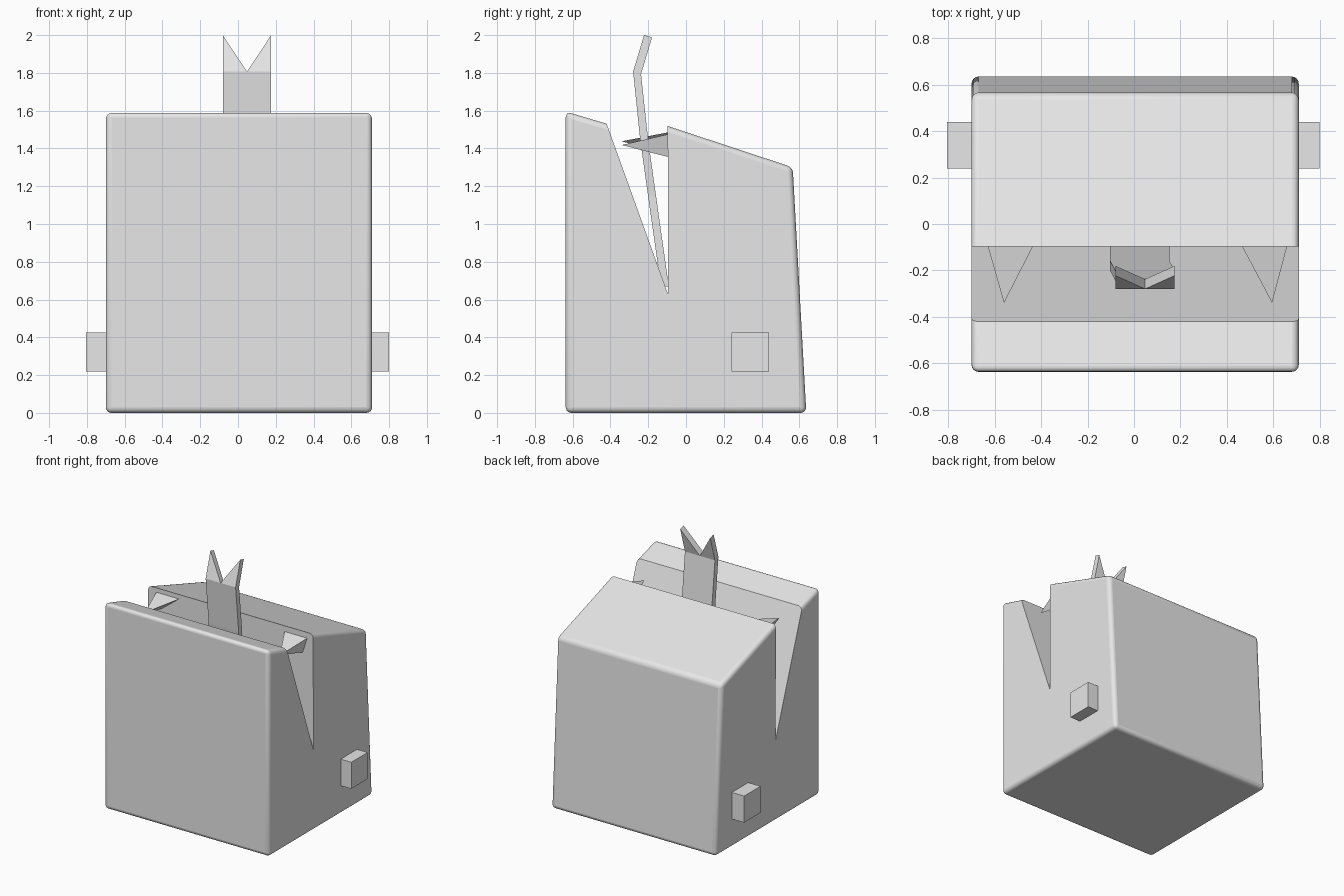
import bpy
import bmesh

cube = bpy.data.objects.get("Cube")
if cube:
    bpy.data.objects.remove(cube, do_unlink=True)

grey = bpy.data.materials.new("light grey")
grey.use_nodes = True
grey.diffuse_color = (0.8, 0.8, 0.8, 1)
grey.node_tree.nodes["Principled BSDF"].inputs["Base Color"].default_value = (0.8, 0.8, 0.8, 1)


def finish(bm, name):
    bmesh.ops.recalc_face_normals(bm, faces=bm.faces[:])
    mesh = bpy.data.meshes.new(name)
    bm.to_mesh(mesh)
    bm.free()
    obj = bpy.data.objects.new(name, mesh)
    bpy.context.collection.objects.link(obj)
    mesh.materials.append(grey)
    return obj


def loft(bm, sections):
    """Closed skin through loops with equal point counts."""
    loops = [[bm.verts.new(p) for p in s] for s in sections]
    for a, b in zip(loops, loops[1:]):
        n = len(a)
        for i in range(n):
            j = (i + 1) % n
            bm.faces.new((a[i], a[j], b[j], b[i]))
    bm.faces.new(loops[0])
    bm.faces.new(loops[-1])


def side_prism(profile, x0, x1):
    """Extrude a (y, z) profile from x0 to x1."""
    bm = bmesh.new()
    loft(bm, [[(x, y, z) for y, z in profile] for x in (x0, x1)])
    return bm


# Body: rounded block with a sloping lid
profile = [(-0.637, 0), (0.637, 0), (0.565, 1.30),
           (-0.14, 1.533), (-0.36, 1.513), (-0.637, 1.595)]
bm = side_prism(profile, -0.70, 0.71)
bmesh.ops.recalc_face_normals(bm, faces=bm.faces[:])
# The shallow bends of the lid stay sharp; the mouth cuts them away
rim = [e for e in bm.edges if e.calc_face_angle() > 0.6]
rounded = bmesh.ops.bevel(bm, geom=rim, offset=0.03, offset_type='OFFSET',
                          segments=4, profile=0.5, affect='EDGES')
for f in rounded["faces"]:
    f.smooth = f.calc_area() < 0.1
body = finish(bm, "body")

# Mouth: wedge cut right across the body
cutter = finish(side_prism([(-0.094, 0.625), (-0.098, 1.8), (-0.517, 1.8)], -1, 1),
                "mouth_cutter")
cutter.hide_render = True
cut = body.modifiers.new("mouth", 'BOOLEAN')
cut.operation = 'DIFFERENCE'
cut.solver = 'EXACT'
cut.object = cutter
bpy.context.view_layer.objects.active = body
bpy.ops.object.modifier_apply(modifier=cut.name)
bpy.data.objects.remove(cutter, do_unlink=True)

# Feet pegs on both sides
for name, x0, x1 in (("right_peg", -0.805, -0.68), ("left_peg", 0.68, 0.80)):
    finish(side_prism([(0.24, 0.22), (0.44, 0.22), (0.44, 0.425), (0.24, 0.425)], x0, x1), name)

# Teeth: three-sided spikes pointing forward from the back of the mouth
for name, inner, outer, low, tip, lift in (
        ("left_tooth", 0.465, 0.66, 0.62, 0.595, 0),
        ("right_tooth", -0.435, -0.63, -0.59, -0.56, 0.02)):
    bm = bmesh.new()
    base = [bm.verts.new(p) for p in ((inner, -0.095, 1.475 + lift / 2),
                                      (outer, -0.095, 1.475 + lift / 2),
                                      (low, -0.095, 1.355 + lift / 2))]
    apex = bm.verts.new((tip, -0.34, 1.418 + lift))
    bm.faces.new(base)
    for i in range(3):
        bm.faces.new((base[i], base[(i + 1) % 3], apex))
    finish(bm, name)

# Tongue: bent strip that leans a little to one side
HALF, THICK = 0.128, 0.021


def section(x, y, z, tilt):
    return [(x - HALF, y - THICK, z + tilt), (x + HALF, y - THICK, z + tilt),
            (x + HALF, y + THICK, z - tilt), (x - HALF, y + THICK, z - tilt)]


bm = bmesh.new()
loft(bm, [section(*s) for s in ((0.025, -0.112, 0.67, 0), (0.025, -0.18, 1.15, 0),
                                (0.0475, -0.222, 1.45, 0), (0.0475, -0.259, 1.80, 0.007))])
finish(bm, "tongue")

# Forked tip: two triangular prongs
for name, side in (("left_prong", 1), ("right_prong", -1)):
    mid, edge = 0.0475, 0.0475 + side * HALF
    bm = bmesh.new()
    loft(bm, [[(mid, -0.259 + s * THICK, 1.80 - s * 0.007),
               (edge, -0.259 + s * THICK, 1.80 - s * 0.007),
               (edge, -0.201 + s * THICK, 1.994 - s * 0.006)] for s in (-1, 1)])
    finish(bm, name)
